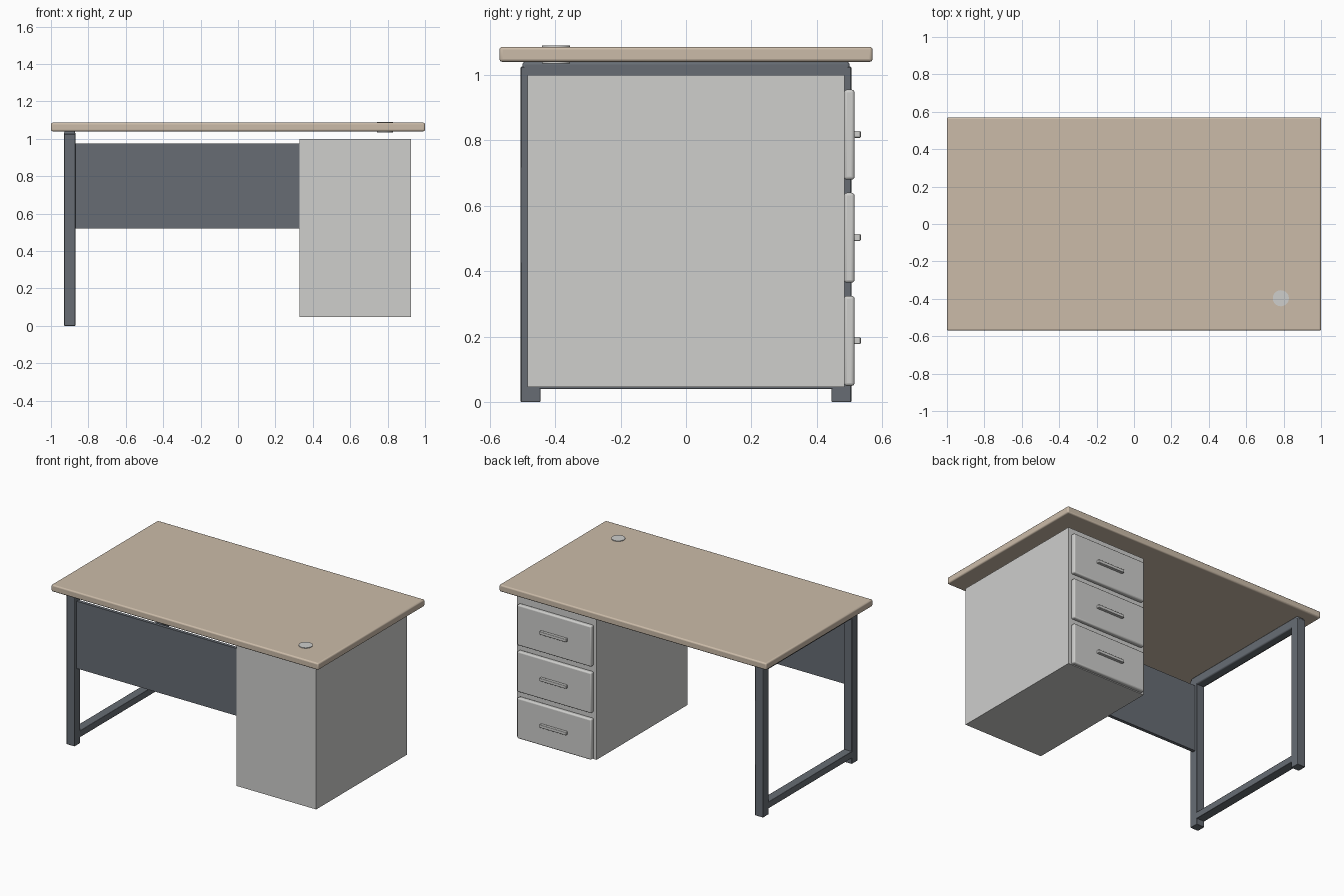
import bpy, math

if "Cube" in bpy.data.objects:
    bpy.data.objects.remove(bpy.data.objects["Cube"])


def material(name, rgb):
    m = bpy.data.materials.new(name)
    m.diffuse_color = (*rgb, 1)
    m.use_nodes = True
    m.node_tree.nodes["Principled BSDF"].inputs["Base Color"].default_value = m.diffuse_color
    return m


WOOD = material("beige wood", (0.60, 0.50, 0.395))
GREY = material("light grey", (0.62, 0.62, 0.605))
STEEL = material("slate steel", (0.135, 0.152, 0.175))


def finish(ob, name, mat, bevel=0.0, segments=3):
    ob.name = name
    ob.data.materials.append(mat)
    if bevel:
        mod = ob.modifiers.new("soft edges", 'BEVEL')
        mod.width, mod.segments = bevel, segments
        bpy.ops.object.shade_smooth_by_angle(angle=math.radians(35))
    return ob


def box(name, x, y, z, mat, bevel=0.0, segments=3):
    """Box from (min, max) spans on each axis."""
    spans = (x, y, z)
    bpy.ops.mesh.primitive_cube_add(size=1, location=[(a + b) / 2 for a, b in spans])
    ob = bpy.context.object
    ob.scale = [b - a for a, b in spans]
    bpy.ops.object.transform_apply(location=False, rotation=False, scale=True)
    return finish(ob, name, mat, bevel, segments)


# Tabletop with softened edges
box("tabletop", (-1, 1), (-0.57, 0.57), (1.04, 1.086), WOOD, 0.009)

# Cable grommet passing through the top
bpy.ops.mesh.primitive_cylinder_add(vertices=32, radius=0.043, depth=0.055,
                                    location=(0.785, -0.397, 1.0625))
finish(bpy.context.object, "cable_grommet", GREY)
bpy.ops.object.shade_smooth_by_angle(angle=math.radians(35))

# Steel side frame: two posts and two rails
LEG_X = (-0.93, -0.87)
for side, y in (("front", (-0.505, -0.445)), ("rear", (0.445, 0.505))):
    box(side + "_post", LEG_X, y, (0, 1.025), STEEL, 0.003, 2)
box("top_rail", LEG_X, (-0.5, 0.5), (0.98, 1.04), STEEL, 0.008, 2)
box("bottom_rail", LEG_X, (-0.45, 0.45), (0.04, 0.085), STEEL, 0.003, 2)

# Modesty panel between frame and pedestal
box("modesty_panel", (-0.872, 0.332), (-0.482, -0.46), (0.52, 0.975), STEEL)

# Drawer pedestal
box("pedestal", (0.33, 0.925), (-0.485, 0.485), (0.047, 1.0), GREY)
for i in range(3):
    z = 0.05 + i * 0.315
    box(f"drawer_front_{i + 1}", (0.35, 0.905), (0.483, 0.515), (z, z + 0.275), GREY, 0.009)
    box(f"drawer_handle_{i + 1}", (0.525, 0.725), (0.513, 0.534),
        (z + 0.128, z + 0.149), GREY, 0.003, 2)
